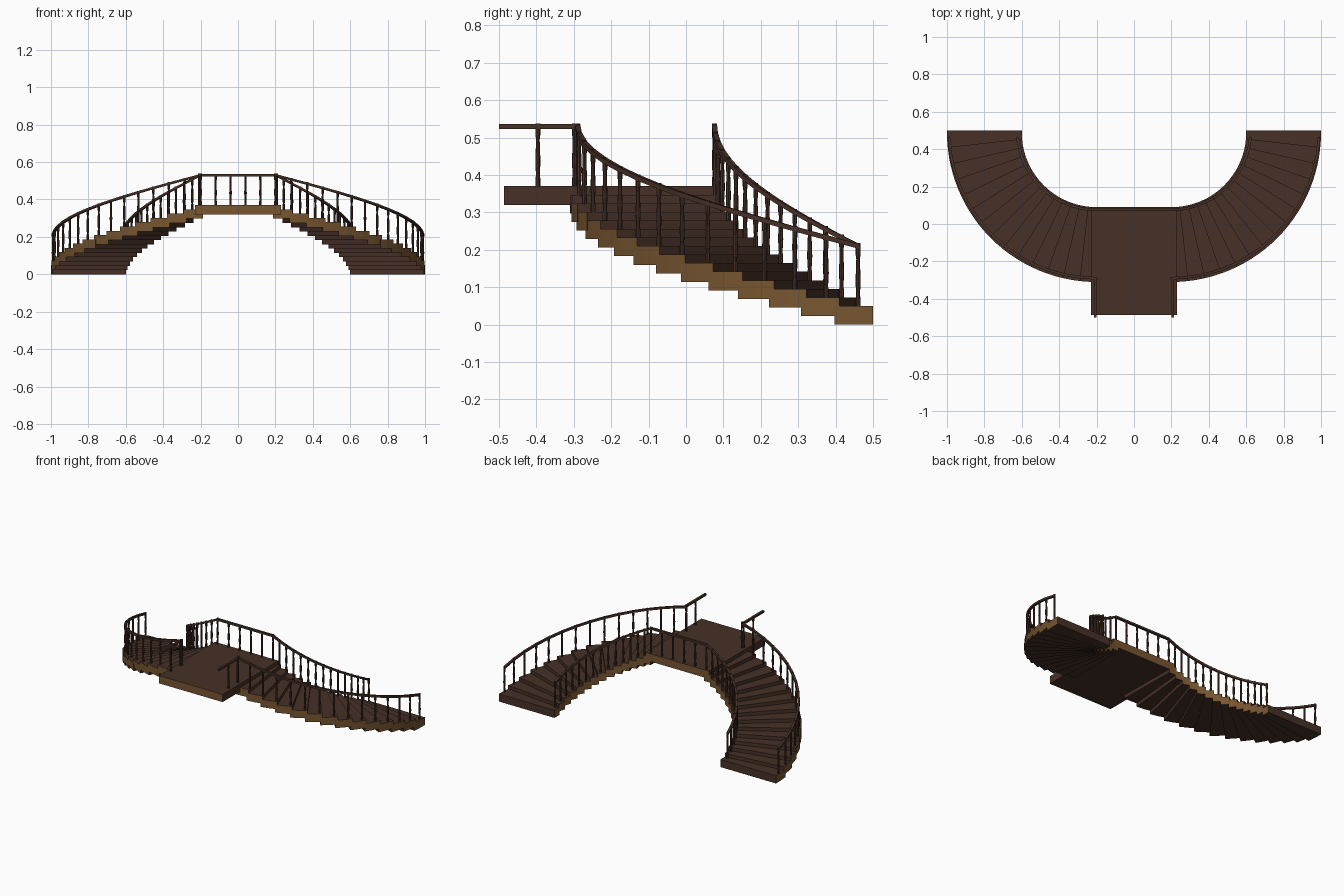
import bpy, bmesh, math
from mathutils import Vector

if "Cube" in bpy.data.objects:
    bpy.data.objects.remove(bpy.data.objects["Cube"])

N = 14                      # steps per flight
RISE = 0.32 / N
CX, CY = 0.2, 0.5           # centre of the right-hand curved flight
DA = math.pi / 2 / N


def material(name, rgb):
    m = bpy.data.materials.new(name)
    m.diffuse_color = (*rgb, 1)
    m.use_nodes = True
    m.node_tree.nodes["Principled BSDF"].inputs["Base Color"].default_value = m.diffuse_color
    return m


DARK = material("dark_wood", (0.062, 0.030, 0.020))
TAN = material("tan_wood", (0.185, 0.092, 0.030))


def arc(r, a):
    return Vector((CX + r * math.cos(a), CY - r * math.sin(a)))


def finish(bm, name, mirror=True):
    bmesh.ops.recalc_face_normals(bm, faces=bm.faces)
    me = bpy.data.meshes.new(name)
    bm.to_mesh(me)
    bm.free()
    me.materials.append(DARK)
    me.materials.append(TAN)
    ob = bpy.data.objects.new(name, me)
    bpy.context.collection.objects.link(ob)
    if mirror:
        md = ob.modifiers.new("mirror", 'MIRROR')
        md.use_axis[0] = True
        md.use_clip = True
    return ob


def prism(bm, pts, z0, z1, tan_sides):
    """Extruded outline; the listed side faces get the tan colour."""
    lo = [bm.verts.new((p[0], p[1], z0)) for p in pts]
    hi = [bm.verts.new((p[0], p[1], z1)) for p in pts]
    bm.faces.new(lo)
    bm.faces.new(hi)
    n = len(pts)
    for i in range(n):
        j = (i + 1) % n
        f = bm.faces.new((lo[i], lo[j], hi[j], hi[i]))
        f.material_index = 1 if i in tan_sides else 0


def baluster(bm, x, y, z0, z1):
    """Slim turned post with square-looking ends."""
    h = z1 - z0
    prof = [(0, .0065), (.15, .0065), (.2, .005), (.4, .007), (.75, .0048),
            (.82, .0065), (1, .0065)]
    rings = [[bm.verts.new((x + r * math.cos(k * math.pi / 4), y + r * math.sin(k * math.pi / 4),
                            z0 + t * h)) for k in range(8)] for t, r in prof]
    for a, b in zip(rings, rings[1:]):
        for k in range(8):
            bm.faces.new((a[k], a[(k + 1) % 8], b[(k + 1) % 8], b[k]))
    bm.faces.new(rings[0])
    bm.faces.new(rings[-1])


def rail(name, pts, cap_end=True, w=0.007, h=0.0065):
    """Rectangular bar swept along a path."""
    bm = bmesh.new()
    rings = []
    for i, p in enumerate(pts):
        d = pts[min(i + 1, len(pts) - 1)] - pts[max(i - 1, 0)]
        s = Vector((-d.y, d.x, 0)).normalized() * w
        if not cap_end and i == len(pts) - 1:
            s = Vector((0, w, 0)) if s.y > 0 else Vector((0, -w, 0))
        up = Vector((0, 0, h))
        rings.append([bm.verts.new(p + q) for q in (s + up, -s + up, -s - up, s - up)])
    for a, b in zip(rings, rings[1:]):
        for k in range(4):
            bm.faces.new((a[k], a[(k + 1) % 4], b[(k + 1) % 4], b[k]))
    bm.faces.new(rings[0])
    if cap_end:
        bm.faces.new(rings[-1])
    return finish(bm, name)


# curved flights: wedge steps that slightly overlap, tan on the curved edges
bm = bmesh.new()
for i in range(N):
    a0, a1 = i * DA, (i + 1) * DA + math.radians(1)
    am = (a0 + a1) / 2
    ang = (a0, am, a1)
    pts = [arc(0.8 + 0.01 * math.sin(a), a) for a in ang]
    pts += [arc(0.4 + 0.01 * math.sin(a), a) for a in reversed(ang)]
    prism(bm, pts, i * RISE, i * RISE + 0.05, (0, 1, 3, 4))
finish(bm, "curved_steps")

# landing platform: tan front and back edges
bm = bmesh.new()
prism(bm, [(-.23, -.487), (.23, -.487), (.23, -.2), (.23, .09), (-.23, .09)], .32, .37, (0, 3))
finish(bm, "landing", mirror=False)

# stair railings, one baluster per step
for name, r in (("outer", 0.79), ("inner", 0.424)):
    start = math.asin(0.04 / r)
    path = []
    bm = bmesh.new()
    for i in range(N + 1):
        a = start + (math.pi / 2 - start) * i / N
        p = arc(r, a)
        zr = 0.21 + i * RISE
        path.append(Vector((p.x, p.y, zr)))
        step = min(int(a / DA + 1e-6), N)
        baluster(bm, p.x, p.y, 0.045 + step * RISE, zr + 0.008)
    if name == "inner":
        # back of the landing
        path.append(Vector((0, path[-1].y, 0.53)))
        for x in (0.04, 0.12):
            baluster(bm, x, path[-1].y, 0.365, 0.535)
    finish(bm, name + "_balusters")
    rail(name + "_handrail", path, cap_end=(name == "outer"))

# short side railings at the front of the landing
bm = bmesh.new()
for y in (-0.298, -0.396):
    baluster(bm, 0.208, y, 0.365, 0.538)
finish(bm, "landing_balusters")
rail("landing_handrail", [Vector((0.208, -0.285, 0.53)), Vector((0.208, -0.5, 0.53))])
